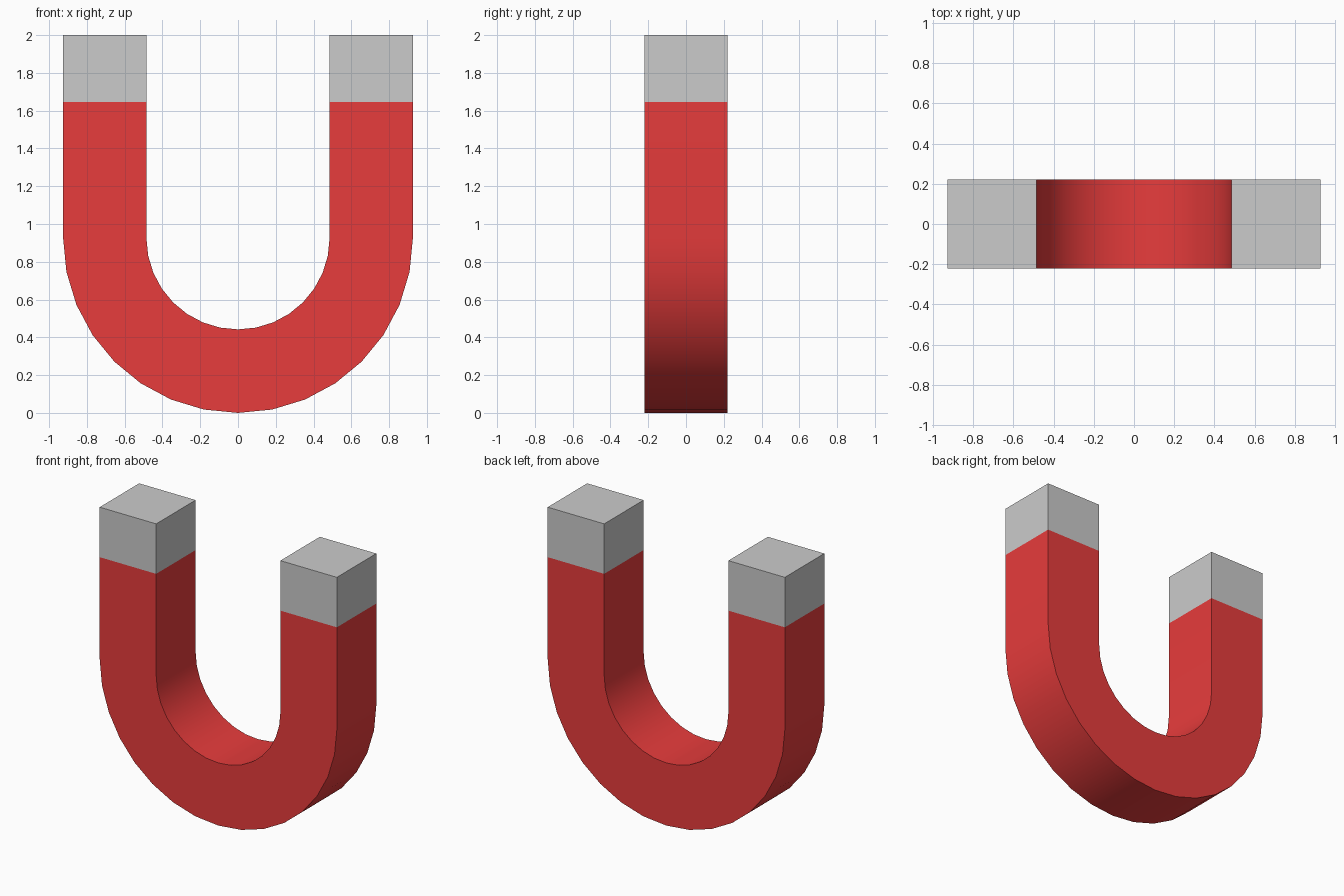
import bpy, bmesh, math

if "Cube" in bpy.data.objects:
    bpy.data.objects.remove(bpy.data.objects["Cube"])

R_OUT, R_IN, HALF_D = 0.926, 0.485, 0.22
BEND_Z, TIP_Z, TOP_Z = 0.927, 1.647, 2.0
SEGMENTS = 16


def material(name, rgb):
    mat = bpy.data.materials.new(name)
    mat.diffuse_color = (*rgb, 1)
    mat.use_nodes = True
    mat.node_tree.nodes["Principled BSDF"].inputs["Base Color"].default_value = mat.diffuse_color
    return mat


# Stations along the U: (outer x, outer z, inner x, inner z)
def leg(side, z):
    return (side * R_OUT, z, side * R_IN, z)


path = [leg(-1, TOP_Z), leg(-1, TIP_Z)]
for i in range(SEGMENTS + 1):
    a = math.pi * (1 + i / SEGMENTS)
    c, s = math.cos(a), math.sin(a)
    path.append((R_OUT * c, BEND_Z + BEND_Z * s, R_IN * c, BEND_Z + R_IN * s))
path += [leg(1, TIP_Z), leg(1, TOP_Z)]

# Sweep a square section along the stations
bm = bmesh.new()
rings = []
for ox, oz, ix, iz in path:
    corners = [(ox, -HALF_D, oz), (ix, -HALF_D, iz), (ix, HALF_D, iz), (ox, HALF_D, oz)]
    rings.append([bm.verts.new(co) for co in corners])

tip_spans = (0, len(rings) - 2)
for n, (a, b) in enumerate(zip(rings, rings[1:])):
    for k in range(4):
        j = (k + 1) % 4
        face = bm.faces.new((a[k], a[j], b[j], b[k]))
        face.material_index = 1 if n in tip_spans else 0

# Pole end faces
for ring in (rings[0], rings[-1]):
    bm.faces.new(ring).material_index = 1
bmesh.ops.recalc_face_normals(bm, faces=bm.faces)

# Horseshoe body with bare metal poles
mesh = bpy.data.meshes.new("horseshoe_magnet")
bm.to_mesh(mesh)
bm.free()
mesh.materials.append(material("red_paint", (0.8, 0.045, 0.045)))
mesh.materials.append(material("bare_metal", (0.64, 0.64, 0.64)))
magnet = bpy.data.objects.new("horseshoe_magnet", mesh)
bpy.context.collection.objects.link(magnet)

bpy.context.view_layer.objects.active = magnet
magnet.select_set(True)
bpy.ops.object.shade_smooth_by_angle(angle=math.radians(40))
